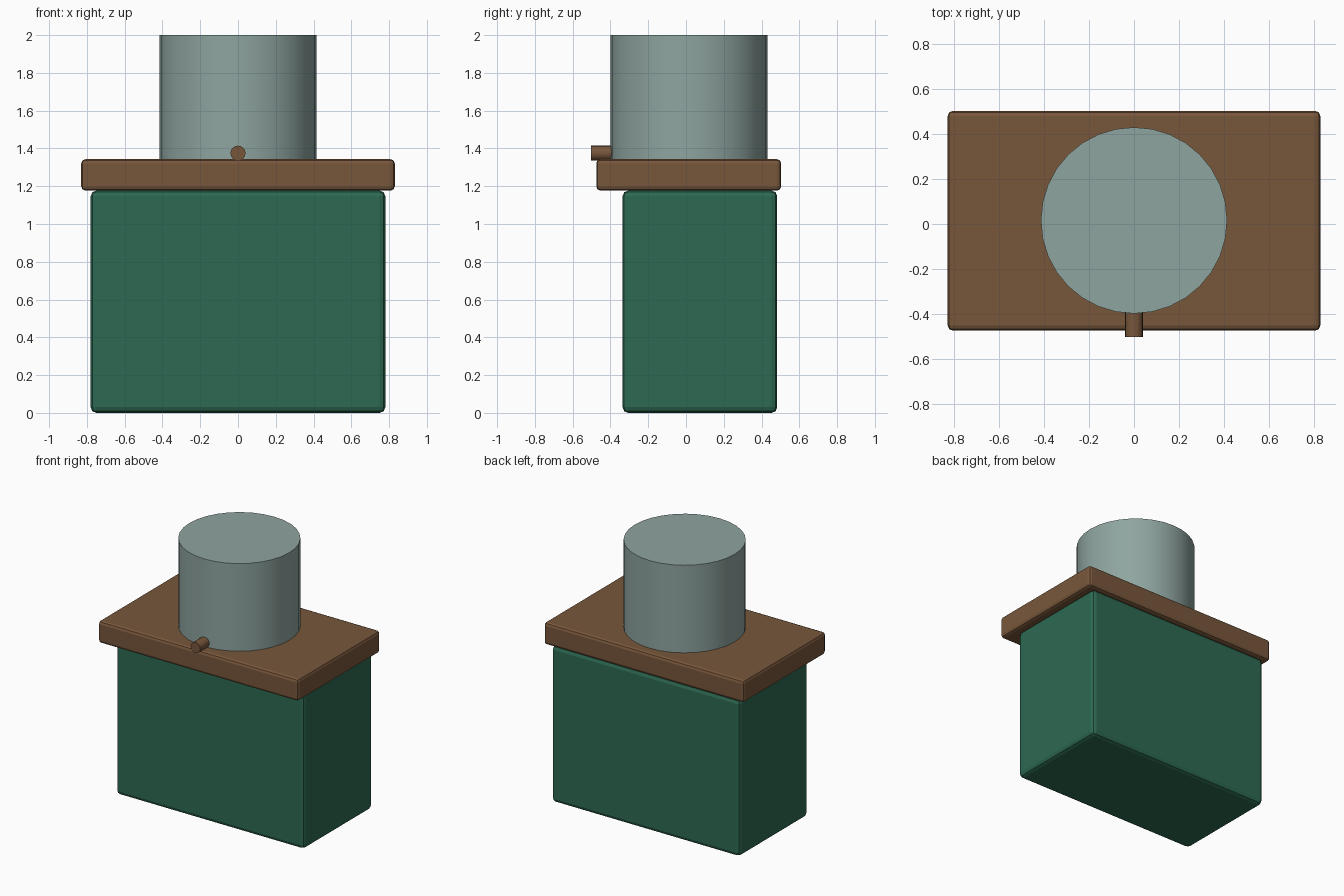
import bpy
import math

if "Cube" in bpy.data.objects:
    bpy.data.objects.remove(bpy.data.objects["Cube"])


def material(name, rgb):
    """Flat material from 0-255 sRGB."""
    lin = [(c / 255 / 12.92) if c <= 10 else ((c / 255 + 0.055) / 1.055) ** 2.4 for c in rgb]
    m = bpy.data.materials.new(name)
    m.diffuse_color = (*lin, 1)
    m.use_nodes = True
    m.node_tree.nodes["Principled BSDF"].inputs["Base Color"].default_value = m.diffuse_color
    return m


green = material("green_paint", (45, 106, 82))
brown = material("brown_wood", (120, 87, 59))
grey = material("grey_metal", (143, 165, 160))


def finish(obj, name, mat):
    obj.name = name
    obj.data.materials.append(mat)
    return obj


def rounded_box(name, x, y, z, mat, bevel=0.03):
    """Bevelled box from (min, max) ranges."""
    bpy.ops.mesh.primitive_cube_add(size=1, location=[sum(r) / 2 for r in (x, y, z)])
    obj = finish(bpy.context.object, name, mat)
    obj.scale = [r[1] - r[0] for r in (x, y, z)]
    bpy.ops.object.transform_apply(location=False, rotation=False, scale=True)
    mod = obj.modifiers.new("rounded_edges", "BEVEL")
    mod.width = bevel
    mod.segments = 2
    return obj


def cylinder(name, sides, radius, depth, location, mat, rotation=(0, 0, 0)):
    bpy.ops.mesh.primitive_cylinder_add(vertices=sides, radius=radius, depth=depth,
                                        location=location, rotation=rotation)
    obj = finish(bpy.context.object, name, mat)
    bpy.ops.object.shade_smooth_by_angle(angle=math.radians(30))
    return obj


# Cabinet body and overhanging top
rounded_box("cabinet_body", (-0.78, 0.78), (-0.336, 0.483), (0, 1.177), green)
rounded_box("countertop", (-0.83, 0.83), (-0.475, 0.504), (1.177, 1.343), brown, 0.022)

# Upright drum resting on the top
cylinder("drum", 32, 0.415, 2 - 1.33, (0, 0.016, (2 + 1.33) / 2), grey)

# Small spout sticking out of the drum's front
cylinder("spout", 16, 0.04, 0.17, (0, -0.504 + 0.085, 1.375), brown,
         (math.radians(90), 0, 0))
